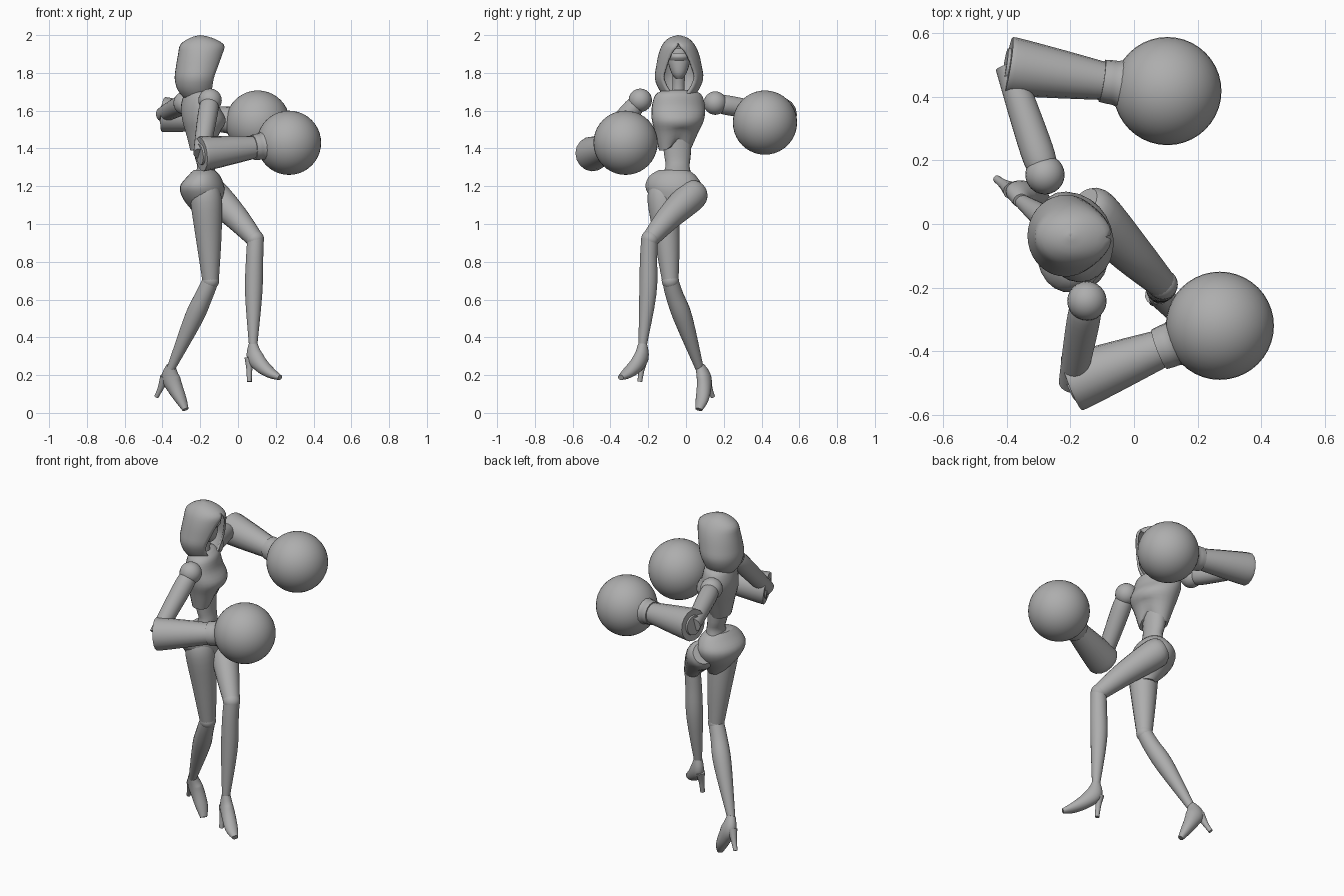
import bpy, bmesh, math
from mathutils import Vector

cube = bpy.data.objects.get("Cube")
if cube:
    bpy.data.objects.remove(cube, do_unlink=True)

grey = bpy.data.materials.new("plain grey")
grey.use_nodes = True
colour = (0.42, 0.42, 0.42, 1)
grey.diffuse_color = colour
grey.node_tree.nodes["Principled BSDF"].inputs["Base Color"].default_value = colour


def finish(obj, angle=40):
    obj.data.materials.append(grey)
    bpy.ops.object.select_all(action='DESELECT')
    obj.select_set(True)
    bpy.context.view_layer.objects.active = obj
    bpy.ops.object.shade_smooth_by_angle(angle=math.radians(angle))
    return obj


def resample(rows, steps):
    """Catmull-Rom interpolation through rows of any width."""
    out = []
    for i in range(len(rows) - 1):
        a, b, c, d = (rows[max(i - 1, 0)], rows[i], rows[i + 1],
                      rows[min(i + 2, len(rows) - 1)])
        for s in range(steps):
            t = s / steps
            out.append([0.5 * (2 * q + (r - p) * t + (2 * p - 5 * q + 4 * r - w) * t ** 2
                               + (3 * q - p - 3 * r + w) * t ** 3)
                        for p, q, r, w in zip(a, b, c, d)])
    return out + [list(rows[-1])]


def loft(name, rows, yaw=None, side=None, segs=20, steps=4, is_open=False, reshape=None):
    """Skin ellipses (x, y, z, radius a, radius b[, opening angle]).
    With yaw the rings stay level; otherwise they follow the path."""
    rows = resample(rows, steps)
    centres = [Vector(r[:3]) for r in rows]
    bm = bmesh.new()
    rings = []
    for i, r in enumerate(rows):
        if yaw is not None:
            w = math.radians(yaw)
            u = Vector((math.cos(w), math.sin(w), 0))
            v = Vector((-u.y, u.x, 0))
        else:
            t = (centres[min(i + 1, len(rows) - 1)] - centres[max(i - 1, 0)]).normalized()
            side = side or t.orthogonal()
            u = (side - t * side.dot(t)).normalized()
            v = t.cross(u)
        gap = max(r[5], 0) if is_open else 0
        ring = []
        for k in range(segs + is_open):
            ang = gap + (2 * math.pi - 2 * gap) * k / segs
            p = centres[i] + u * r[3] * math.cos(ang) + v * r[4] * math.sin(ang)
            if reshape:
                p = reshape(p, ang, i / (len(rows) - 1))
            ring.append(bm.verts.new(p))
        rings.append(ring)
    for a, b in zip(rings, rings[1:]):
        for k in range(segs):
            n = (k + 1) % len(a)
            bm.faces.new((a[k], a[n], b[n], b[k]))
    if not is_open:
        bm.faces.new(rings[0])
        bm.faces.new(rings[-1])
    bmesh.ops.remove_doubles(bm, verts=bm.verts, dist=0.0015)
    bmesh.ops.recalc_face_normals(bm, faces=bm.faces)
    mesh = bpy.data.meshes.new(name)
    bm.to_mesh(mesh)
    bm.free()
    obj = bpy.data.objects.new(name, mesh)
    bpy.context.collection.objects.link(obj)
    return finish(obj)


def tube(name, points, **kw):
    """Round limb from rows of (x, y, z, radius)."""
    return loft(name, [(*p, p[3]) for p in points], **kw)


def ball(name, centre, size, segs=24):
    bpy.ops.mesh.primitive_uv_sphere_add(segments=segs, ring_count=segs // 2, location=centre)
    obj = bpy.context.object
    obj.name = name
    obj.scale = size if isinstance(size, tuple) else (size,) * 3
    return finish(obj, 60)


# Hood: open shell facing +x
hood = loft("hood", [
    (-.2, -.04, 2, .001, .001, 0), (-.195, -.04, 1.985, .06, .05, 0),
    (-.19, -.04, 1.95, .115, .085, .05), (-.195, -.038, 1.9, .122, .107, .4),
    (-.207, -.037, 1.83, .122, .122, .62), (-.217, -.037, 1.77, .118, .128, .72),
    (-.22, -.037, 1.71, .1, .105, .6), (-.21, -.037, 1.665, .075, .07, .3)],
    yaw=0, segs=28, steps=3, is_open=True)
shell = hood.modifiers.new("thickness", 'SOLIDIFY')
shell.thickness = 0.012

# Face and neck
loft("face", [(-.165, -.037, 1.77, .02, .018), (-.17, -.037, 1.8, .045, .04),
              (-.18, -.037, 1.87, .062, .06), (-.18, -.037, 1.93, .055, .05)], yaw=0)
loft("brow_mask", [(-.17, -.037, 1.865, .058, .055), (-.165, -.037, 1.885, .066, .06),
                   (-.17, -.037, 1.905, .06, .056)], yaw=0)
tube("neck", [(-.2, -.04, 1.6, .045), (-.2, -.04, 1.72, .033), (-.185, -.037, 1.82, .035)])


# Torso
def chest_shape(p, ang, f):
    front = max(0, math.cos(ang))
    p.z += 0.06 * front ** 8 * max(0, f - 0.7) / 0.3
    return p


loft("chest", [
    (-.2, -.04, 1.71, .05, .075), (-.2, -.04, 1.685, .08, .125),
    (-.2, -.04, 1.62, .097, .145), (-.18, -.043, 1.55, .113, .14),
    (-.185, -.05, 1.48, .088, .115), (-.19, -.06, 1.39, .06, .085)],
    yaw=18, segs=24, reshape=chest_shape)
loft("waist", [(-.19, -.05, 1.5, .06, .085), (-.18, -.045, 1.36, .05, .07),
               (-.17, -.045, 1.3, .047, .065), (-.18, -.05, 1.22, .06, .09)], yaw=5)
loft("pelvis", [
    (-.18, -.065, 1.285, .055, .08), (-.18, -.07, 1.255, .083, .125),
    (-.19, -.065, 1.2, .115, .152), (-.185, -.06, 1.14, .108, .13),
    (-.17, -.06, 1.08, .08, .08), (-.15, -.06, 1.02, .04, .035)], yaw=-12, segs=24)


# Arms: shoulder ball, upper arm, sleeve, cuff and round glove
def arm(label, shoulder, elbow, glove):
    s, e, g = Vector(shoulder), Vector(elbow), Vector(glove)

    def along(a, b, pairs):
        return [(*a.lerp(b, t), r) for t, r in pairs]

    ball(label + "_shoulder", s, 0.062)
    tube(label + "_upper_arm", along(s, e, [(0, .04), (.15, .052), (.5, .05), (1, .042)]))
    tube(label + "_forearm", along(e, g, [(0, .088), (.03, .092), (.3, .078), (.6, .06)]), segs=16)
    tube(label + "_elbow_cap", along(e, g, [(-.02, .055), (.02, .06)]), steps=1)
    tube(label + "_cuff", along(e, g, [(.59, .067), (.63, .069), (.7, .074), (.8, .11)]), segs=16)
    ball(label + "_glove", g, 0.17, 40)


arm("right", (-.148, -.242, 1.655), (-.195, -.5, 1.37), (.27, -.32, 1.43))
arm("left", (-.28, .155, 1.64), (-.395, .497, 1.58), (.105, .418, 1.537))


# Legs: thigh, shin, knee, heeled shoe
def leg(label, thigh, shin, shoe, heel):
    tube(label + "_thigh", thigh)
    tube(label + "_shin", shin)
    ball(label + "_knee", thigh[-1][:3], thigh[-1][3] * 1.04)
    heading = Vector(shoe[-1][:3]) - Vector(heel[-1][:3])
    across = Vector((-heading.y, heading.x, 0)).normalized()
    loft(label + "_shoe", shoe, side=across)
    tube(label + "_heel", heel, segs=10)


leg("left",
    [(-.16, .06, 1.18, .06), (-.125, .03, 1.15, .083), (-.01, -.09, 1.035, .067), (.09, -.19, .92, .046)],
    [(.093, -.193, .92, .044), (.088, -.198, .82, .046), (.083, -.202, .63, .046), (.08, -.23, .355, .022)],
    [(.08, -.23, .365, .024, .024), (.088, -.235, .3, .035, .046), (.125, -.265, .25, .038, .04),
     (.175, -.31, .21, .035, .028), (.222, -.345, .187, .018, .014)],
    [(.062, -.225, .29, .028), (.06, -.235, .23, .016), (.06, -.245, .165, .013)])
leg("right",
    [(-.18, -.125, 1.2, .07), (-.168, -.12, 1.12, .084), (-.155, -.1, .92, .068), (-.145, -.083, .7, .044)],
    [(-.145, -.083, .7, .043), (-.18, -.06, .62, .047), (-.235, -.015, .5, .05), (-.355, .072, .235, .022)],
    [(-.355, .072, .25, .024, .024), (-.357, .095, .19, .036, .05), (-.332, .095, .13, .038, .042),
     (-.302, .085, .07, .035, .03), (-.278, .068, .018, .02, .016)],
    [(-.385, .105, .19, .028), (-.41, .125, .13, .016), (-.432, .142, .085, .012)])
